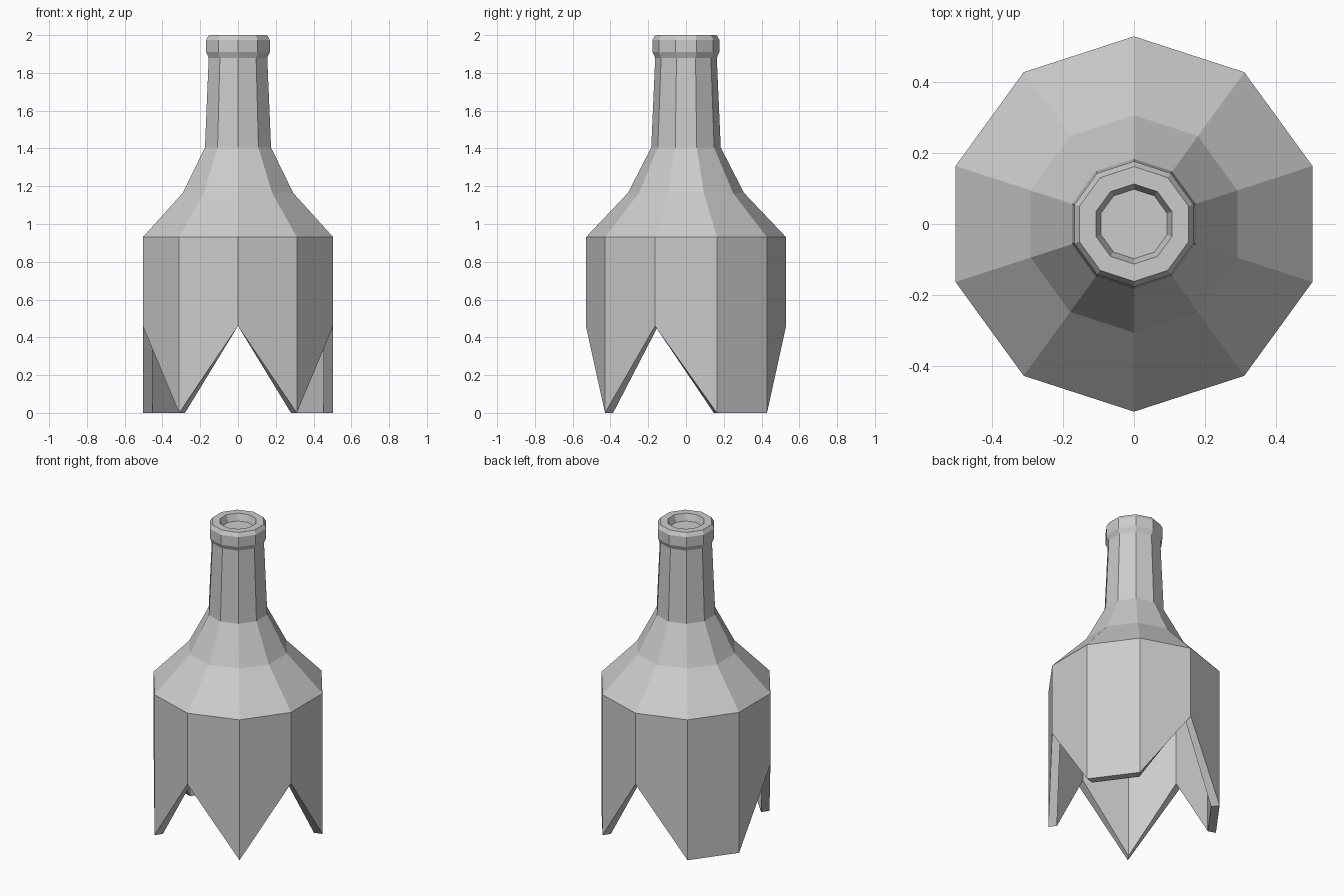
import bpy, bmesh
from math import sin, cos, radians

if "Cube" in bpy.data.objects:
    bpy.data.objects.remove(bpy.data.objects["Cube"])

SIDES = 10
# broken-edge heights, starting at the front corner and going round
JAGGED = [0.46, 0, 0.46, 0, 0, 0.46, 0, 0, 0.46, 0]

# (radius, height) from the shoulder edge up, over the lip and into the mouth
OUTER = [(0.53, 0.93), (0.307, 1.165), (0.184, 1.405), (0.163, 1.88),
         (0.177, 1.91), (0.177, 1.975), (0.162, 2.0), (0.113, 2.0), (0.098, 1.955)]
# inside surface of the hollow body
INNER = [(0.477, 0.91), (0.272, 1.13), (0.15, 1.37)]

bm = bmesh.new()


def ring(radius, heights):
    return [bm.verts.new((radius * cos(radians(-90 + 36 * i)),
                          radius * sin(radians(-90 + 36 * i)), z))
            for i, z in enumerate(heights)]


def bridge(a, b):
    for i in range(SIDES):
        j = (i + 1) % SIDES
        bm.faces.new((a[i], a[j], b[j], b[i]))


def shell(radius, profile):
    """Jagged bottom ring, then the profile rings, closed by a flat cap."""
    first = last = ring(radius, JAGGED)
    for r, z in profile:
        nxt = ring(r, [z] * SIDES)
        bridge(last, nxt)
        last = nxt
    bm.faces.new(last)
    return first


# outer and inner glass walls joined along the broken edge
bridge(shell(0.53, OUTER), shell(0.477, INNER))
bmesh.ops.recalc_face_normals(bm, faces=bm.faces)

mesh = bpy.data.meshes.new("broken_bottle")
bm.to_mesh(mesh)
bm.free()
bottle = bpy.data.objects.new("broken_bottle", mesh)
bpy.context.collection.objects.link(bottle)
